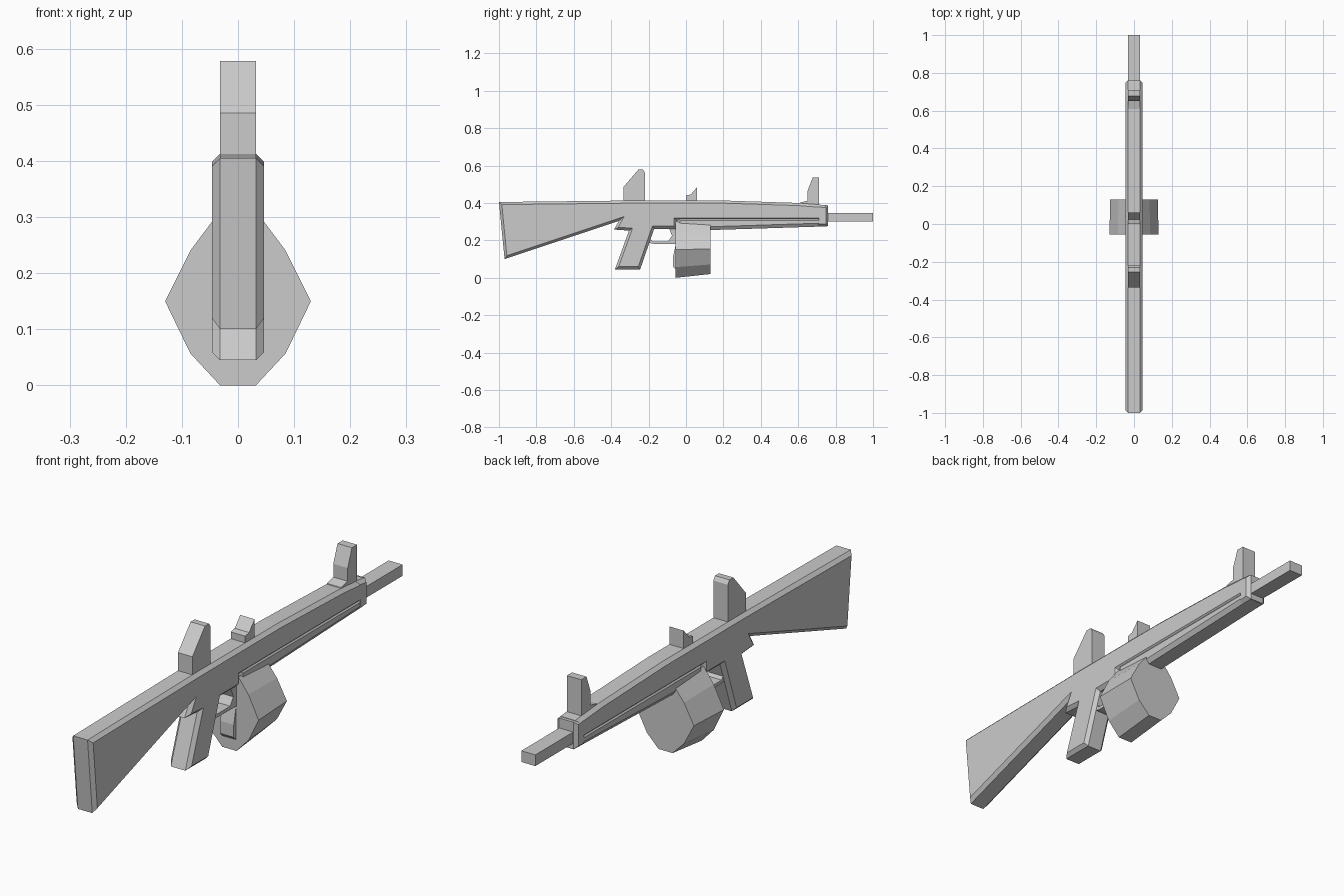
import bpy, bmesh

if "Cube" in bpy.data.objects:
    bpy.data.objects.remove(bpy.data.objects["Cube"])


def finish(bm, name):
    bmesh.ops.recalc_face_normals(bm, faces=bm.faces)
    mesh = bpy.data.meshes.new(name)
    bm.to_mesh(mesh)
    bm.free()
    ob = bpy.data.objects.new(name, mesh)
    bpy.context.collection.objects.link(ob)
    return ob


def slab(name, outline, half_width, inset=0.0, bulge=0.0):
    """Side outline (y, z) extruded across x; optional chamfer on both sides."""
    bm = bmesh.new()
    core = half_width - bulge
    left = bm.faces.new([bm.verts.new((-core, y, z)) for y, z in outline])
    ext = bmesh.ops.extrude_face_region(bm, geom=[left], use_keep_orig=True)
    moved = [g for g in ext["geom"] if isinstance(g, bmesh.types.BMVert)]
    bmesh.ops.translate(bm, verts=moved, vec=(2 * core, 0, 0))
    bmesh.ops.recalc_face_normals(bm, faces=bm.faces)
    if inset:
        sides = [f for f in bm.faces if abs(f.normal.x) > 0.9]
        bmesh.ops.inset_region(bm, faces=sides, thickness=inset, depth=bulge,
                               use_even_offset=True, use_boundary=True)
    return finish(bm, name)


# Stock, receiver, grip and upper fore-end as one chamfered outline
slab("stock_and_receiver", [
    (-1.0, .405), (-.97, .10), (-.36, .303), (-.385, .258), (-.305, .252),
    (-.38, .045), (-.245, .045), (-.19, .205), (-.17, .262), (-.05, .262),
    (-.05, .305), (.75, .305), (.75, .388), (.6, .40), (.2, .413),
    (-.3, .413)], .046, .014, .014)

# Lower fore-end and its front cap
slab("lower_handguard", [(-.05, .25), (.13, .255), (.755, .275),
                         (.755, .325), (-.05, .325)], .045, .018, .013)
slab("handguard_cap", [(.70, .274), (.76, .276), (.76, .385), (.70, .392)],
     .046, .012, .014)

# Barrel
slab("barrel", [(.74, .30), (1.0, .30), (1.0, .345), (.74, .345)], .031)

# Sights
slab("rear_sight", [(-.335, .40), (-.335, .485), (-.255, .578), (-.23, .578),
                    (-.22, .562), (-.22, .40)], .032)
slab("middle_sight", [(0, .40), (0, .44), (.025, .445), (.06, .485),
                      (.06, .40)], .032)
slab("front_sight", [(.60, .385), (.61, .402), (.65, .412), (.65, .465),
                     (.677, .536), (.71, .536), (.71, .385)], .032)

# Trigger guard, leaving a hexagonal opening below the receiver
slab("trigger_guard", [
    (-.21, .19), (-.18, .182), (-.05, .18), (-.05, .262), (-.09, .262),
    (-.075, .225), (-.095, .195), (-.18, .195), (-.202, .222), (-.22, .23)],
    .032)

# Drum magazine: faceted ring, slightly smaller at the front
half = [(.032, 0), (.085, .057), (.13, .15), (.085, .24), (.04, .30)]
ring = half + [(-x, z) for x, z in reversed(half)]
bm = bmesh.new()
rear = [bm.verts.new((x, -.055, z)) for x, z in ring]
front = [bm.verts.new((x * .97, .13, .02 + z * .9)) for x, z in ring]
bm.faces.new(rear)
bm.faces.new(front)
for i in range(len(ring)):
    j = (i + 1) % len(ring)
    bm.faces.new((rear[i], rear[j], front[j], front[i]))
finish(bm, "drum_magazine")

# Raised key on the rear of the drum
slab("drum_key", [(-.05, .04), (-.07, .06), (-.07, .11), (-.05, .20)], .03)
